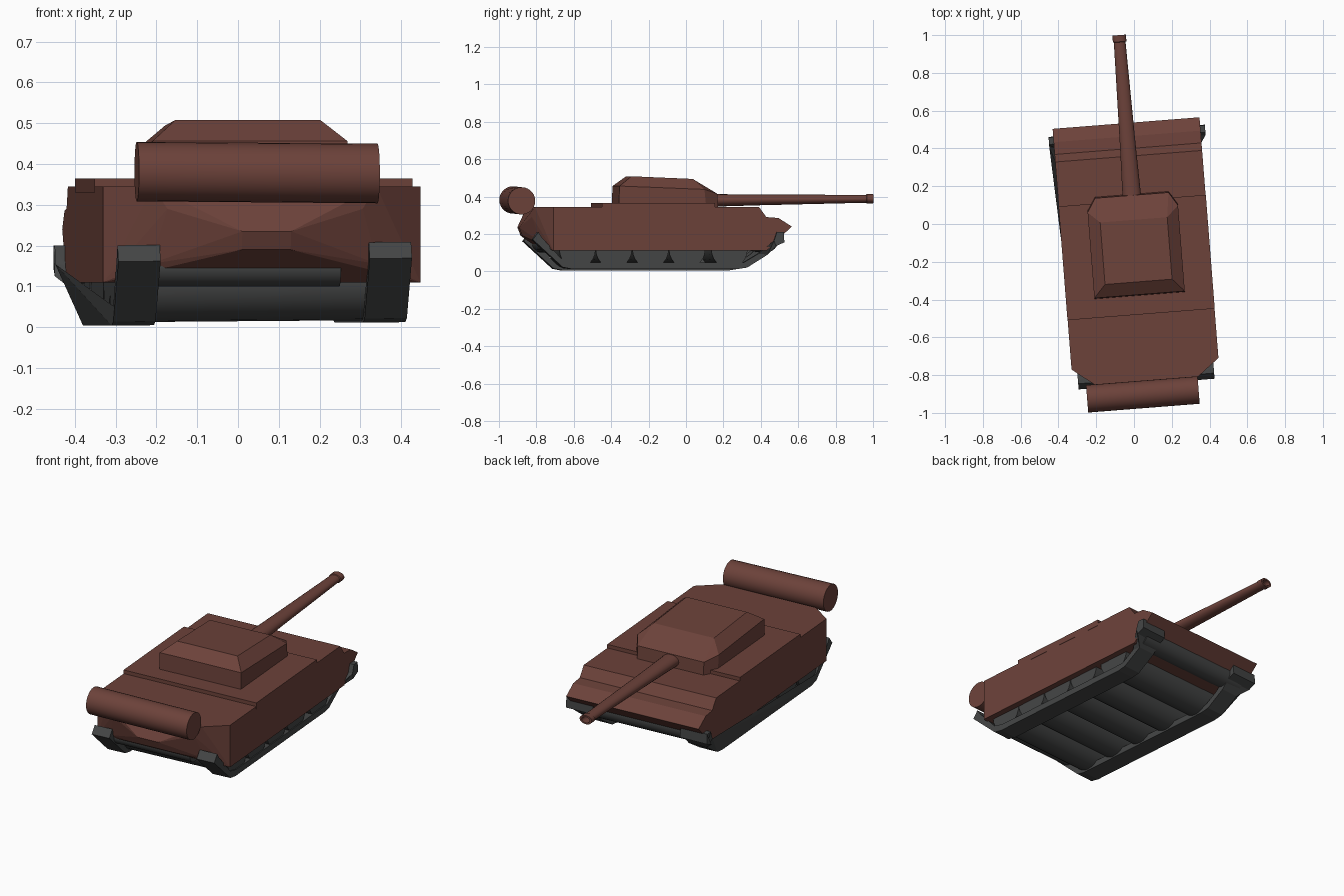
import bpy, bmesh, math
from mathutils import Matrix, Vector

if "Cube" in bpy.data.objects:
    bpy.data.objects.remove(bpy.data.objects["Cube"])

TURN = Matrix.Rotation(math.radians(4.5), 4, 'Z')   # whole vehicle sits slightly turned


def material(name, col):
    m = bpy.data.materials.new(name)
    m.diffuse_color = (*col, 1)
    m.use_nodes = True
    m.node_tree.nodes["Principled BSDF"].inputs["Base Color"].default_value = m.diffuse_color
    return m


BROWN = material("red_brown_paint", (0.150, 0.054, 0.042))
DARK = material("dark_rubber", (0.058, 0.060, 0.060))


def finish(name, bm, mat, smooth=False, roll=0.0):
    for v in bm.verts:
        v.co.z += roll * v.co.x
    bm.transform(TURN)
    bmesh.ops.recalc_face_normals(bm, faces=bm.faces)
    me = bpy.data.meshes.new(name)
    bm.to_mesh(me)
    bm.free()
    me.materials.append(mat)
    ob = bpy.data.objects.new(name, me)
    bpy.context.collection.objects.link(ob)
    if smooth:
        bpy.ops.object.select_all(action='DESELECT')
        ob.select_set(True)
        bpy.context.view_layer.objects.active = ob
        bpy.ops.object.shade_smooth_by_angle(angle=math.radians(35))
    return ob


def convex(name, half_points, mat):
    """Convex solid from points mirrored in x."""
    bm = bmesh.new()
    for x, y, z in half_points:
        bm.verts.new((x, y, z))
        bm.verts.new((-x, y, z))
    res = bmesh.ops.convex_hull(bm, input=bm.verts)
    junk = [v for v in bm.verts if not v.link_faces]
    bmesh.ops.delete(bm, geom=junk, context='VERTS')
    bmesh.ops.dissolve_limit(bm, angle_limit=math.radians(2), verts=bm.verts, edges=bm.edges)
    return finish(name, bm, mat)


def extrude(name, profile, x0, x1, mat, roll=0.0, flare=None):
    """Side profile (y, z) extruded from x0 to x1; flare moves the x1 side out."""
    bm = bmesh.new()
    a = [bm.verts.new((x0, y, z)) for y, z in profile]
    b = [bm.verts.new((flare(x1, y, z) if flare else x1, y, z)) for y, z in profile]
    n = len(profile)
    for i in range(n):
        j = (i + 1) % n
        bm.faces.new((a[i], a[j], b[j], b[i]))
    bm.faces.new(a)
    bm.faces.new(b)
    caps = [f for f in bm.faces if len(f.verts) > 4]
    bmesh.ops.triangulate(bm, faces=caps)
    return finish(name, bm, mat, roll=roll)


def roller(name, y, z, r, x0, x1, mat, sides=24, roll=0.0):
    bm = bmesh.new()
    m = Matrix.Translation(((x0 + x1) / 2, y, z)) @ Matrix.Rotation(math.pi / 2, 4, 'Y')
    bmesh.ops.create_cone(bm, cap_ends=True, segments=sides, radius1=r, radius2=r,
                          depth=x1 - x0, matrix=m)
    return finish(name, bm, mat, smooth=True, roll=roll)


# Hull: faceted body with a chamfered, pointed rear
convex("hull", [
    (.39, -.742, .345), (.39, -.742, .11), (.275, -.832, .345), (.24, -.845, .29),
    (.06, -.90, .235), (.06, -.882, .19), (.28, -.80, .155),
    (.39, .36, .345), (.39, .40, .29), (.39, .40, .11)], BROWN)

# Sloped nose plate and raised middle deck
extrude("nose_plate", [(.37, .29), (.40, .29), (.465, .285), (.536, .24), (.49, .195),
                       (.40, .11), (.37, .11)], -.39, .39, BROWN)
extrude("raised_deck", [(-.48, .33), (-.48, .365), (.124, .365), (.124, .33)], -.391, .391, BROWN)

# Turret with sloped roof edges
convex("turret", [
    (.24, -.38, .34), (.24, .09, .34), (.195, .158, .34),
    (.24, -.375, .456), (.24, .08, .438), (.195, .152, .415),
    (.178, -.307, .508), (.178, .022, .494)], BROWN)

# Gun barrel: tapered flattened tube with a muzzle ring and hollow end
bm = bmesh.new()
SIDES = 20
rings = []
for y, r in [(.12, .050), (.40, .042), (.965, .031), (.968, .036), (1.003, .036),
             (1.003, .024), (.94, .022)]:
    zc = .379 + .009 * (y - .12) / .88
    rings.append([bm.verts.new((r * math.cos(2 * math.pi * i / SIDES), y,
                                zc + .68 * r * math.sin(2 * math.pi * i / SIDES)))
                  for i in range(SIDES)])
for a, b in zip(rings, rings[1:]):
    for i in range(SIDES):
        j = (i + 1) % SIDES
        bm.faces.new((a[i], a[j], b[j], b[i]))
bm.faces.new(rings[0])
bm.faces.new(rings[-1])
finish("gun_barrel", bm, BROWN, smooth=True)

# Fuel drum across the rear
roller("fuel_drum", -.903, .379, .073, -.320, .272, BROWN, 28, -.008)

# Tracks: open bands that flare outwards at the front
band = [(-.82, .205), (-.85, .165), (-.69, .018), (-.64, .008), (.25, .008), (.30, .016),
        (.41, .085), (.45, .13), (.495, .15), (.492, .205),
        (.455, .205), (.44, .16), (.36, .09), (.28, .042), (-.63, .042), (-.69, .056), (-.80, .175)]
for side, label in ((-1, "left"), (1, "right")):
    extrude("track_" + label, band, side * .257, side * .361, DARK, roll=.012,
            flare=lambda x, y, z, s=side: s * .415 if y > .43 else x)

# Full-width road wheels, front idler and rear sprocket
for i, y in enumerate((-.61, -.415, -.218, -.022, .205)):
    roller("road_wheel_%d" % (i + 1), y, .112, .097, -.355, .355, DARK, 24, .008)
roller("front_idler", .405, .165, .062, -.355, .355, DARK)
roller("rear_sprocket", -.755, .150, .050, -.30, .19, DARK)
